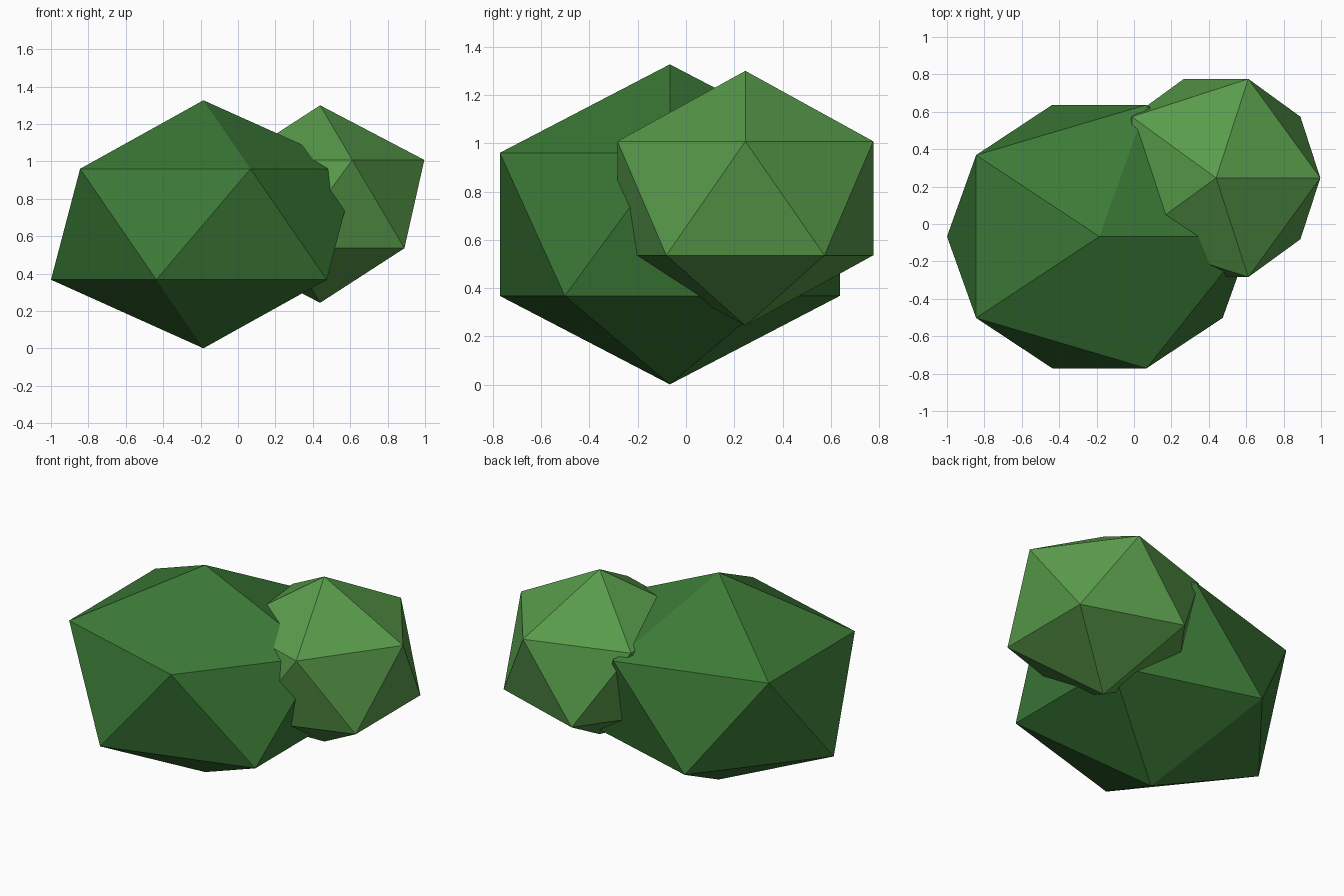
import bpy

if "Cube" in bpy.data.objects:
    bpy.data.objects.remove(bpy.data.objects["Cube"])


def make_material(name, color):
    mat = bpy.data.materials.new(name)
    mat.diffuse_color = (*color, 1.0)
    mat.use_nodes = True
    mat.node_tree.nodes["Principled BSDF"].inputs["Base Color"].default_value = mat.diffuse_color
    return mat


def leaf_clump(name, center, radii, mat):
    # Flat-shaded icosahedron stretched along each axis
    bpy.ops.mesh.primitive_ico_sphere_add(subdivisions=1, radius=1.0)
    ob = bpy.context.object
    ob.name = name
    ob.location = center
    ob.scale = radii
    bpy.ops.object.transform_apply(location=True, rotation=True, scale=True)
    ob.data.materials.append(mat)
    return ob


dark_green = make_material("dark leaf green", (0.045, 0.195, 0.038))
light_green = make_material("light leaf green", (0.098, 0.328, 0.069))

# Large and small foliage clumps of the bush
leaf_clump("large_bush_clump", (-0.185, -0.067, 0.664), (0.911, 0.828, 0.663), dark_green)
leaf_clump("small_bush_clump", (0.439, 0.246, 0.772), (0.623, 0.623, 0.528), light_green)
